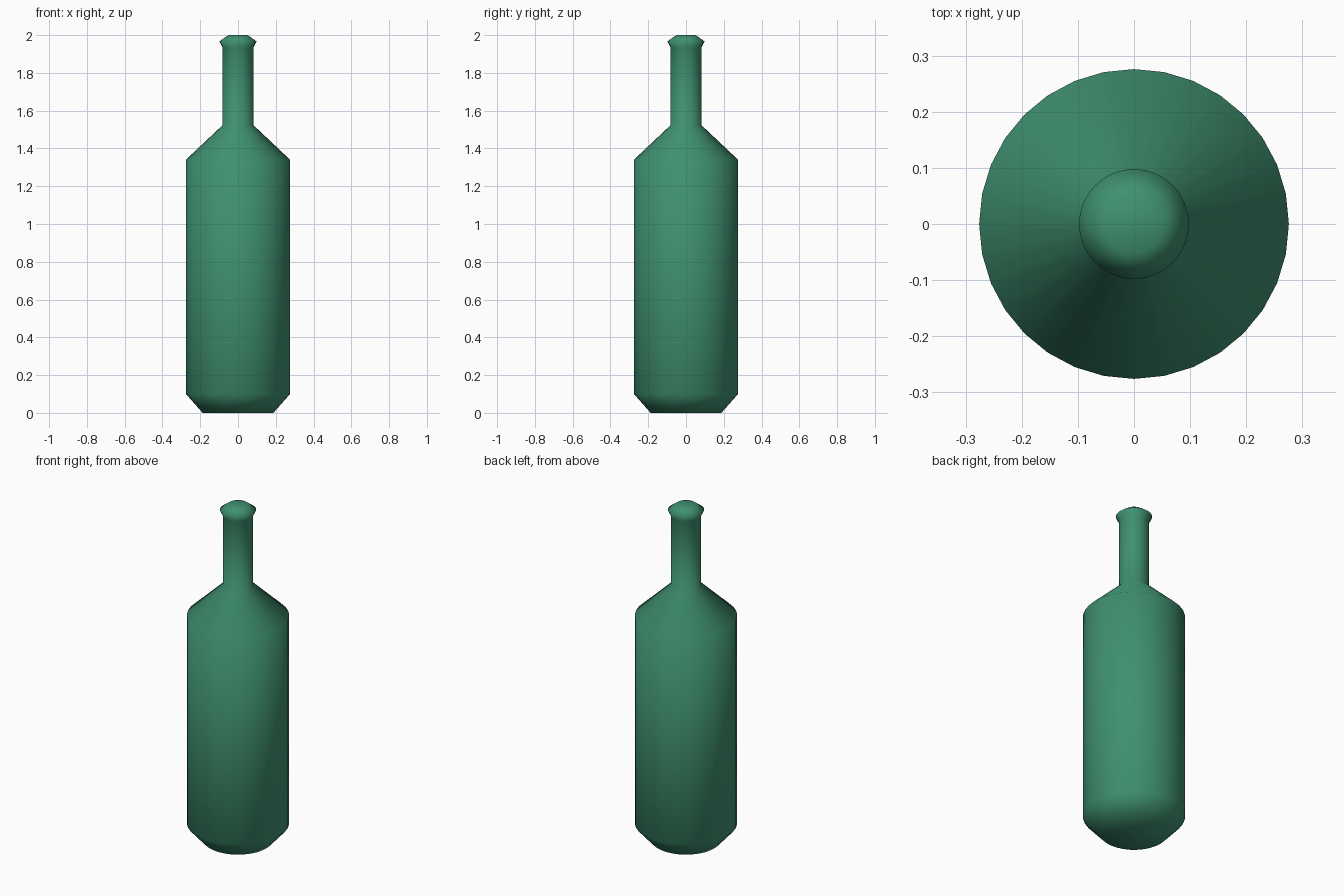
import bpy, bmesh
from math import cos, sin, tau

if "Cube" in bpy.data.objects:
    bpy.data.objects.remove(bpy.data.objects["Cube"])

SIDES = 32
# (radius, height) outline from base to mouth
PROFILE = [(0.187, 0), (0.276, 0.10), (0.276, 1.34), (0.082, 1.523),
           (0.082, 1.935), (0.098, 1.967), (0.052, 2.0)]

# bottle body, shoulder, neck and lip turned as one closed surface
bm = bmesh.new()
rings = [[bm.verts.new((r * cos(tau * i / SIDES), r * sin(tau * i / SIDES), z))
          for i in range(SIDES)] for r, z in PROFILE]
for low, high in zip(rings, rings[1:]):
    for i in range(SIDES):
        j = (i + 1) % SIDES
        bm.faces.new((low[i], low[j], high[j], high[i]))

# flat base and closed top
bm.faces.new(rings[0][::-1])
bm.faces.new(rings[-1])
for face in bm.faces:
    face.smooth = True

mesh = bpy.data.meshes.new("bottle")
bm.to_mesh(mesh)
bm.free()
bottle = bpy.data.objects.new("bottle", mesh)
bpy.context.collection.objects.link(bottle)

# green glass
glass = bpy.data.materials.new("green_glass")
glass.diffuse_color = (0.05, 0.28, 0.16, 1)
glass.use_nodes = True
glass.node_tree.nodes["Principled BSDF"].inputs["Base Color"].default_value = glass.diffuse_color
mesh.materials.append(glass)
